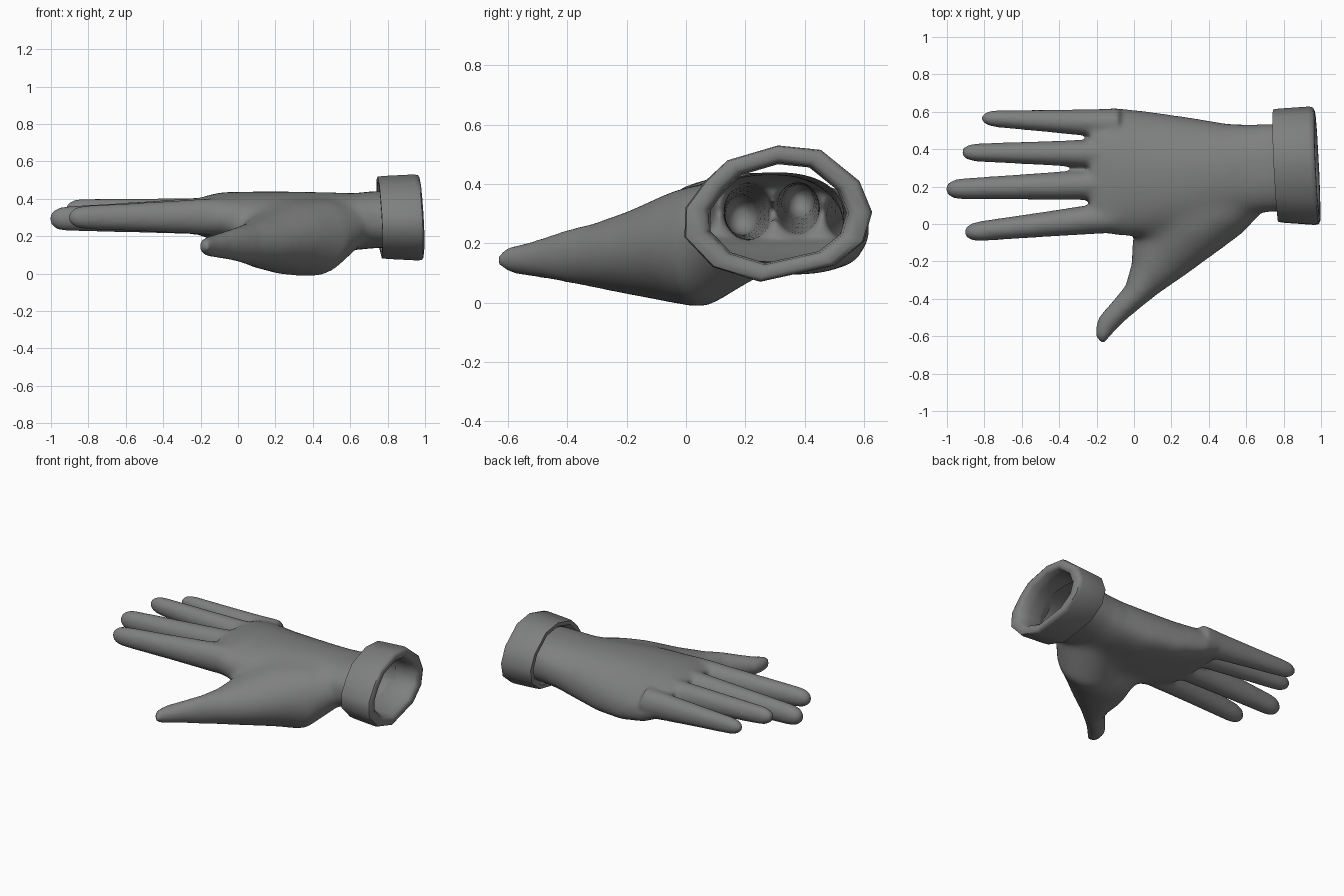
import bpy, bmesh, math
from mathutils import Vector

if "Cube" in bpy.data.objects:
    bpy.data.objects.remove(bpy.data.objects["Cube"])

grey = bpy.data.materials.new("glove_grey")
grey.diffuse_color = (0.21, 0.215, 0.212, 1)
grey.use_nodes = True
grey.node_tree.nodes["Principled BSDF"].inputs["Base Color"].default_value = grey.diffuse_color


def sgnpow(v, p):
    return math.copysign(abs(v) ** p, v)


def loft(bm, sections, power=1.0, n=24):
    """Closed tube; each section is (ax, ay, bx, by, z_low, z_high, droop towards b)."""
    rings = []
    for ax, ay, bx, by, z0, z1, *droop in sections:
        a, b = Vector((ax, ay, 0)), Vector((bx, by, 0))
        mid, half = (a + b) / 2, (b - a) / 2
        ring = []
        for i in range(n):
            t = 2 * math.pi * i / n
            u = sgnpow(math.cos(t), power)
            p = mid + half * u
            p.z = (z0 + z1) / 2 + (z1 - z0) / 2 * sgnpow(math.sin(t), power)
            if droop:
                p.z -= droop[0] * max(0, u) ** 2
            ring.append(bm.verts.new(p))
        rings.append(ring)
    faces = [bm.faces.new(rings[0]), bm.faces.new(rings[-1][::-1])]
    for r, s in zip(rings, rings[1:]):
        for i in range(n):
            j = (i + 1) % n
            faces.append(bm.faces.new((r[j], r[i], s[i], s[j])))
    bmesh.ops.recalc_face_normals(bm, faces=faces)


def finger(bm, tip, base, z_tip, z_base, r_tip, r_base):
    """Tapered finger running from the palm to a rounded tip."""
    tip, base = Vector(tip), Vector(base)
    length = (tip - base).length
    side = Vector((-(tip - base).y, (tip - base).x)).normalized()
    secs = []
    for d, k in ((length, 1.06), (length * .8, 1.02), (length * .5, 1), (.09, 1),
                 (.045, .92), (.015, .66), (0, .35)):
        f = d / length
        c = tip.lerp(base, f)
        r = (r_tip + (r_base - r_tip) * f) * k
        z = z_tip + (z_base - z_tip) * f
        a, b = c + side * r, c - side * r
        secs.append((a.x, a.y, b.x, b.y, z - r * 1.18, z + r * 1.18))
    loft(bm, secs)


def make_object(name, bm):
    me = bpy.data.meshes.new(name)
    bm.to_mesh(me)
    bm.free()
    me.materials.append(grey)
    ob = bpy.data.objects.new(name, me)
    bpy.context.collection.objects.link(ob)
    bpy.ops.object.select_all(action='DESELECT')
    ob.select_set(True)
    bpy.context.view_layer.objects.active = ob
    return ob


def apply_modifiers(ob):
    for name in [m.name for m in ob.modifiers]:
        bpy.ops.object.modifier_apply(modifier=name)


# Hand: palm, thumb and four fingers as overlapping solids
bm = bmesh.new()
loft(bm, [
    (.90, .07, .90, .53, .14, .44, 0),
    (.72, .065, .72, .535, .135, .44, 0),
    (.62, .05, .62, .53, .125, .43, .01),
    (.50, .03, .50, .535, .105, .435, .03),
    (.30, -.03, .30, .57, .09, .44, .055),
    (.10, -.07, .10, .598, .11, .44, .07),
    (-.08, -.065, -.08, .618, .16, .437, .065),
    (-.16, -.045, -.16, .612, .19, .42, .045),
    (-.235, -.035, -.235, .60, .215, .39, .02)], power=.86, n=32)
loft(bm, [
    (.70, .08, .46, .42, .12, .40),
    (.585, -.045, .25, .16, -.022, .40),
    (.46, -.14, .07, .14, -.012, .39),
    (.29, -.262, -.012, -.08, .022, .315),
    (.13, -.372, -.012, -.21, .048, .27),
    (.04, -.443, -.045, -.33, .065, .248),
    (-.04, -.51, -.12, -.42, .08, .222),
    (-.10, -.57, -.19, -.50, .09, .20),
    (-.14, -.615, -.205, -.56, .10, .19),
    (-.165, -.645, -.205, -.60, .12, .17)])
finger(bm, (-.815, .566), (-.08, .535), .315, .288, .042, .079)
finger(bm, (-.92, .383), (-.08, .375), .345, .31, .046, .080)
finger(bm, (-1.005, .185), (-.08, .215), .292, .31, .053, .086)
finger(bm, (-.905, -.047), (-.08, .04), .30, .305, .050, .083)
hand = make_object("glove_hand", bm)

# Blend the solids into one skin
mod = hand.modifiers.new("blend", 'REMESH')
mod.mode = 'VOXEL'
mod.voxel_size = .014
apply_modifiers(hand)

# Soften all of it a little, and the palm and thumb root much more
group = hand.vertex_groups.new(name="palm")
for v in hand.data.vertices:
    dx = (v.co.x - .22) / .46
    dy = (v.co.y - .18) / .46
    w = max(0, min(1, 2.2 * (1 - math.hypot(dx, dy))))
    if w:
        group.add([v.index], w, 'REPLACE')
mod = hand.modifiers.new("soften", 'SMOOTH')
mod.factor = .5
mod.iterations = 8
mod = hand.modifiers.new("soften_palm", 'SMOOTH')
mod.factor = .6
mod.iterations = 70
mod.vertex_group = "palm"
apply_modifiers(hand)

# Open the wrist so the glove is hollow
bm = bmesh.new()
bm.from_mesh(hand.data)
bmesh.ops.bisect_plane(bm, geom=bm.verts[:] + bm.edges[:] + bm.faces[:],
                       plane_co=(.82, 0, 0), plane_no=(1, 0, 0), clear_outer=True)
for f in bm.faces:
    f.material_index = 0
bm.to_mesh(hand.data)
bm.free()
if not hand.data.materials:
    hand.data.materials.append(grey)
bpy.ops.object.shade_smooth()

# Cuff: thick twelve-sided ring, slightly tilted
outline = [(.628, .305), (.585, .41), (.455, .515), (.31, .53), (.14, .48), (.065, .41),
           (-.002, .32), (-.005, .22), (.09, .12), (.25, .07), (.50, .125), (.60, .205)]
centre = Vector((.312, .30))
# Ring section: x position and scale of the outline
section = [(.78, .77), (.757, .84), (.757, .95), (.79, .965), (.95, 1.0), (.972, .985),
           (.98, .93), (.98, .82), (.965, .75), (.90, .725), (.82, .73)]
bm = bmesh.new()
rings = []
for x, s in section:
    ring = []
    for p in outline:
        y, z = centre + (Vector(p) - centre) * s
        ring.append(bm.verts.new((x - .045 * (y - .3) - .045 * (z - .3), y, z)))
    rings.append(ring)
for k, r in enumerate(rings):
    s = rings[(k + 1) % len(rings)]
    for i in range(12):
        j = (i + 1) % 12
        bm.faces.new((r[i], r[j], s[j], s[i]))
bmesh.ops.recalc_face_normals(bm, faces=bm.faces[:])
make_object("glove_cuff", bm)
bpy.ops.object.shade_smooth_by_angle(angle=math.radians(50))
